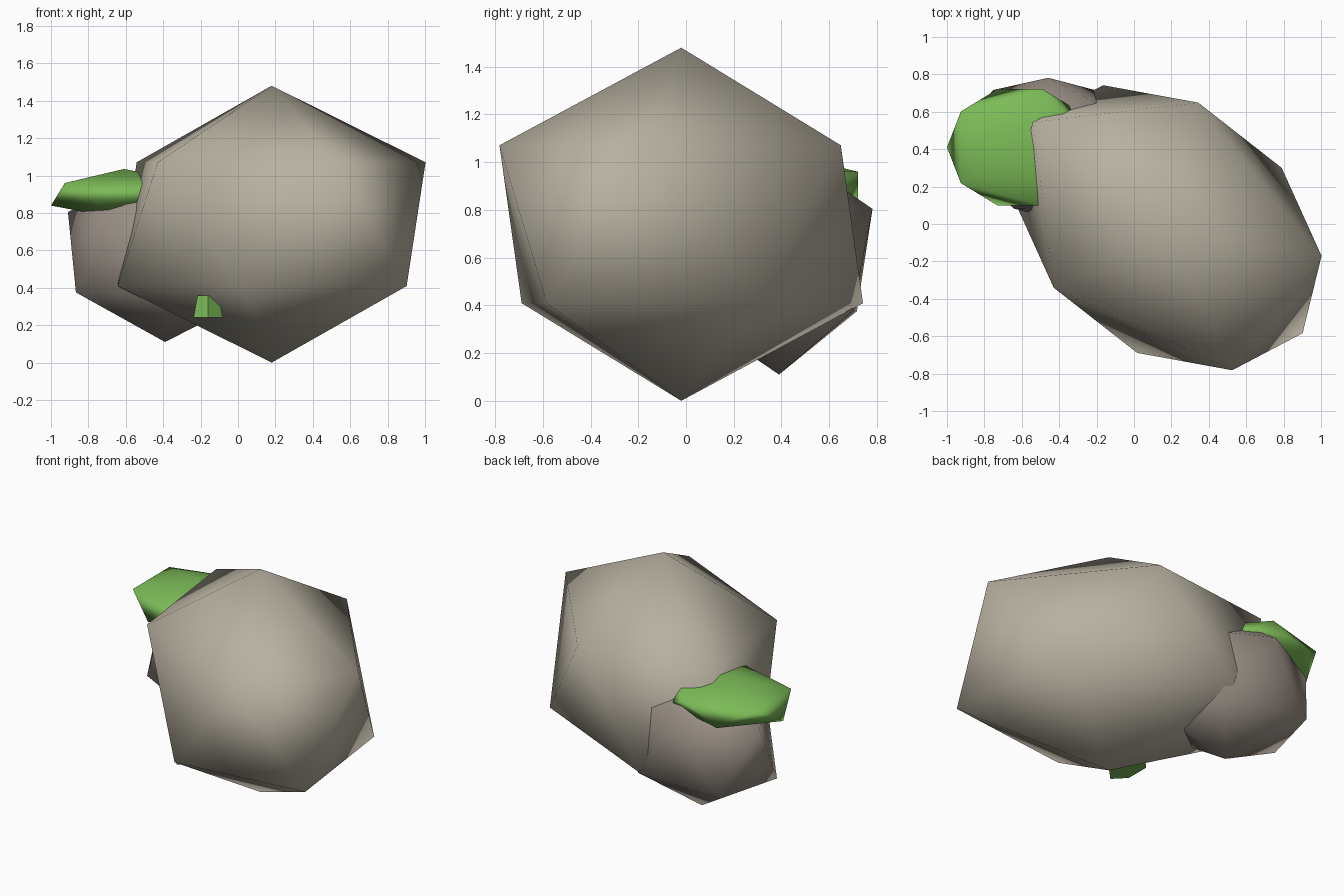
import bpy
import math

old = bpy.data.objects.get("Cube")
if old:
    bpy.data.objects.remove(old, do_unlink=True)


def make_material(name, rgb):
    mat = bpy.data.materials.new(name)
    mat.use_nodes = True
    mat.diffuse_color = (*rgb, 1)
    mat.node_tree.nodes["Principled BSDF"].inputs["Base Color"].default_value = (*rgb, 1)
    return mat


stone = make_material("warm grey stone", (0.48, 0.44, 0.355))
dark_stone = make_material("brown grey stone", (0.32, 0.275, 0.235))
moss = make_material("moss green", (0.2, 0.5, 0.095))


def finish(name, mat):
    obj = bpy.context.object
    obj.name = name
    obj.data.materials.append(mat)
    bpy.ops.object.shade_smooth()
    return obj


def boulder(name, mat, centre, size, turn=0):
    """Stretched low-poly ball with smooth shading."""
    bpy.ops.mesh.primitive_ico_sphere_add(subdivisions=1, radius=1, location=centre,
                                          rotation=(0, 0, math.radians(turn)))
    bpy.context.object.scale = size
    return finish(name, mat)


# Two stones leaning together
boulder("large_rock", stone, (0.18, -0.02, 0.74), (1.024, 0.738, 0.74), 142)
boulder("small_rock", dark_stone, (-0.39, 0.39, 0.59), (0.6, 0.425, 0.48), 165.3)

# Flat moss cushion on the small stone
boulder("moss_cap", moss, (-0.61, 0.41, 0.9), (0.436, 0.365, 0.135))

# Little moss tuft under the large stone
bpy.ops.mesh.primitive_cone_add(vertices=6, radius1=0.09, radius2=0.065, depth=0.12,
                                location=(-0.16, -0.25, 0.3))
bpy.context.object.scale = (1, 1.8, 1)
finish("moss_tuft", moss)
bpy.ops.object.shade_smooth_by_angle(angle=math.radians(50))
